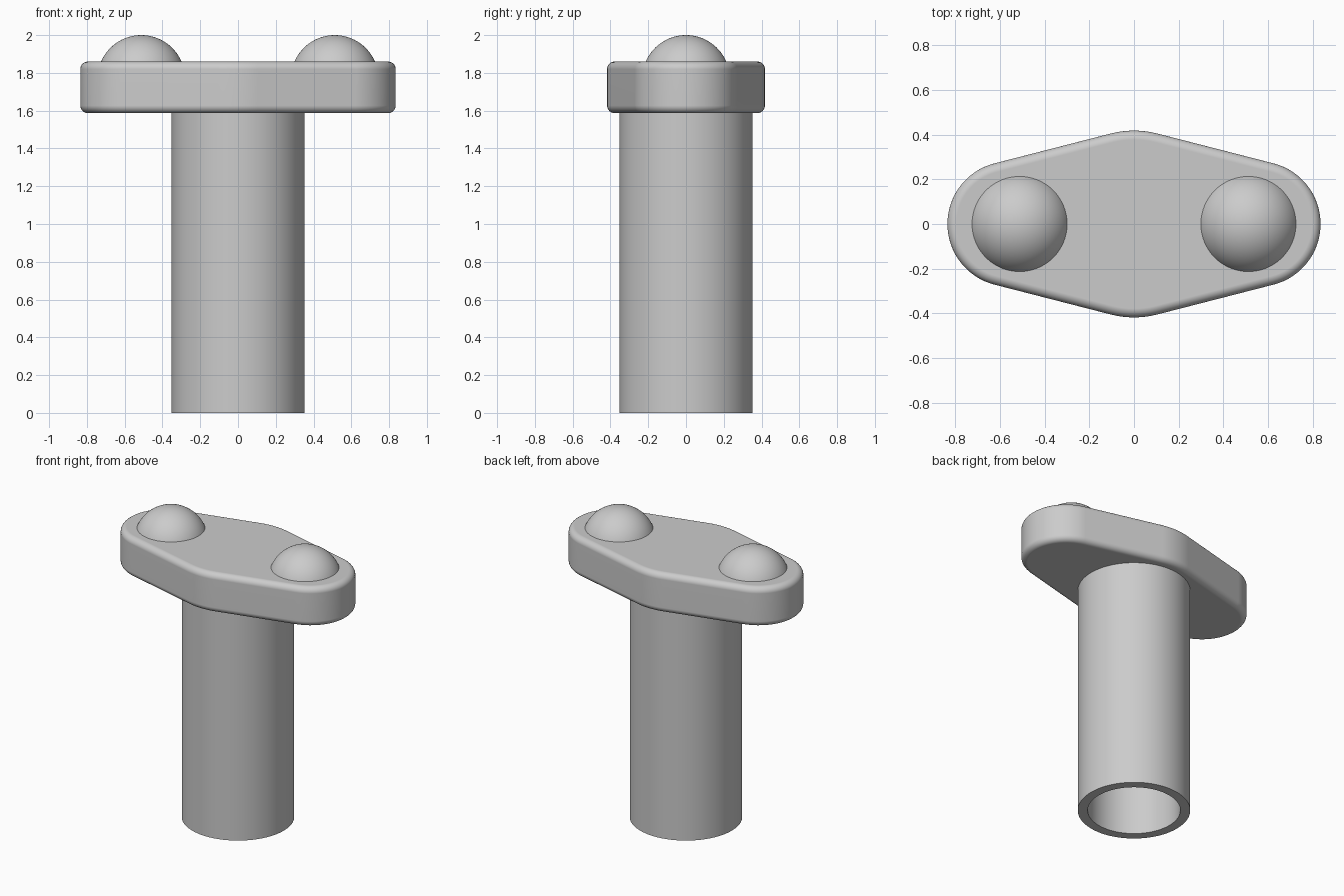
import bpy, bmesh, math

if "Cube" in bpy.data.objects:
    bpy.data.objects.remove(bpy.data.objects["Cube"])

grey = bpy.data.materials.new("light grey")
grey.diffuse_color = (0.6, 0.6, 0.6, 1)
grey.use_nodes = True
grey.node_tree.nodes["Principled BSDF"].inputs["Base Color"].default_value = grey.diffuse_color


def finish(name, bm, angle=35):
    bmesh.ops.recalc_face_normals(bm, faces=bm.faces[:])
    me = bpy.data.meshes.new(name)
    bm.to_mesh(me)
    bm.free()
    me.materials.append(grey)
    ob = bpy.data.objects.new(name, me)
    bpy.context.scene.collection.objects.link(ob)
    bpy.ops.object.select_all(action='DESELECT')
    ob.select_set(True)
    bpy.context.view_layer.objects.active = ob
    bpy.ops.object.shade_smooth_by_angle(angle=math.radians(angle))
    return ob


def loft(bm, rings):
    """Join consecutive closed rings of points with quads."""
    vs = [[bm.verts.new(p) for p in r] for r in rings]
    for a, b in zip(vs, vs[1:]):
        n = len(a)
        for i in range(n):
            j = (i + 1) % n
            bm.faces.new((a[i], a[j], b[j], b[i]))
    return vs


def circle(r, z, cx=0, n=96):
    return [(cx + r * math.cos(2 * math.pi * i / n),
             r * math.sin(2 * math.pi * i / n), z) for i in range(n)]


# hollow tube, open at the bottom
R_OUT, R_IN = 0.352, 0.29
bm = bmesh.new()
loft(bm, [circle(R_IN, 1.60), circle(R_IN, 0), circle(R_OUT, 0), circle(R_OUT, 1.60)])
finish("tube", bm)

# plate outline: middle circle and two end circles joined by tangents
MID, END, CX = 0.418, 0.28, 0.555
TILT = math.asin((MID - END) / CX)


def outline(inset, z):
    q = math.pi / 2
    arcs = [(CX, END, -q + TILT, q - TILT, 32), (0, MID, q - TILT, q + TILT, 8),
            (-CX, END, q + TILT, 3 * q - TILT, 32), (0, MID, 3 * q - TILT, 3 * q + TILT, 8)]
    return [(cx + (r - inset) * math.cos(a0 + (a1 - a0) * i / n),
             (r - inset) * math.sin(a0 + (a1 - a0) * i / n), z)
            for cx, r, a0, a1, n in arcs for i in range(n + 1)]


# plate with rounded top and bottom edges
Z0, Z1, F, SEG = 1.587, 1.86, 0.04, 6
steps = [(F * (1 - math.sin(i / SEG * math.pi / 2)),
          F * (1 - math.cos(i / SEG * math.pi / 2))) for i in range(SEG + 1)]
bm = bmesh.new()
rings = [outline(ins, Z0 + h) for ins, h in steps]
rings += [outline(ins, Z1 - h) for ins, h in reversed(steps)]
vs = loft(bm, rings)
bm.faces.new(vs[0])
bm.faces.new(vs[-1])
plate = finish("top_plate", bm)
wn = plate.modifiers.new("flat_face_normals", 'WEIGHTED_NORMAL')
wn.keep_sharp = True

# two shallow domes on the plate
RAD = 0.232
for side, sx in (("left", -1), ("right", 1)):
    bm = bmesh.new()
    rings = []
    for i in range(1, 17):
        a = math.radians(70) * i / 16
        rings.append(circle(RAD * math.sin(a), 2.0 - RAD + RAD * math.cos(a), sx * 0.512, 64))
    vs = loft(bm, rings)
    tip = bm.verts.new((sx * 0.512, 0, 2.0))
    for i in range(64):
        bm.faces.new((vs[0][i], vs[0][(i + 1) % 64], tip))
    bm.faces.new(vs[-1])
    finish(side + "_dome", bm)
